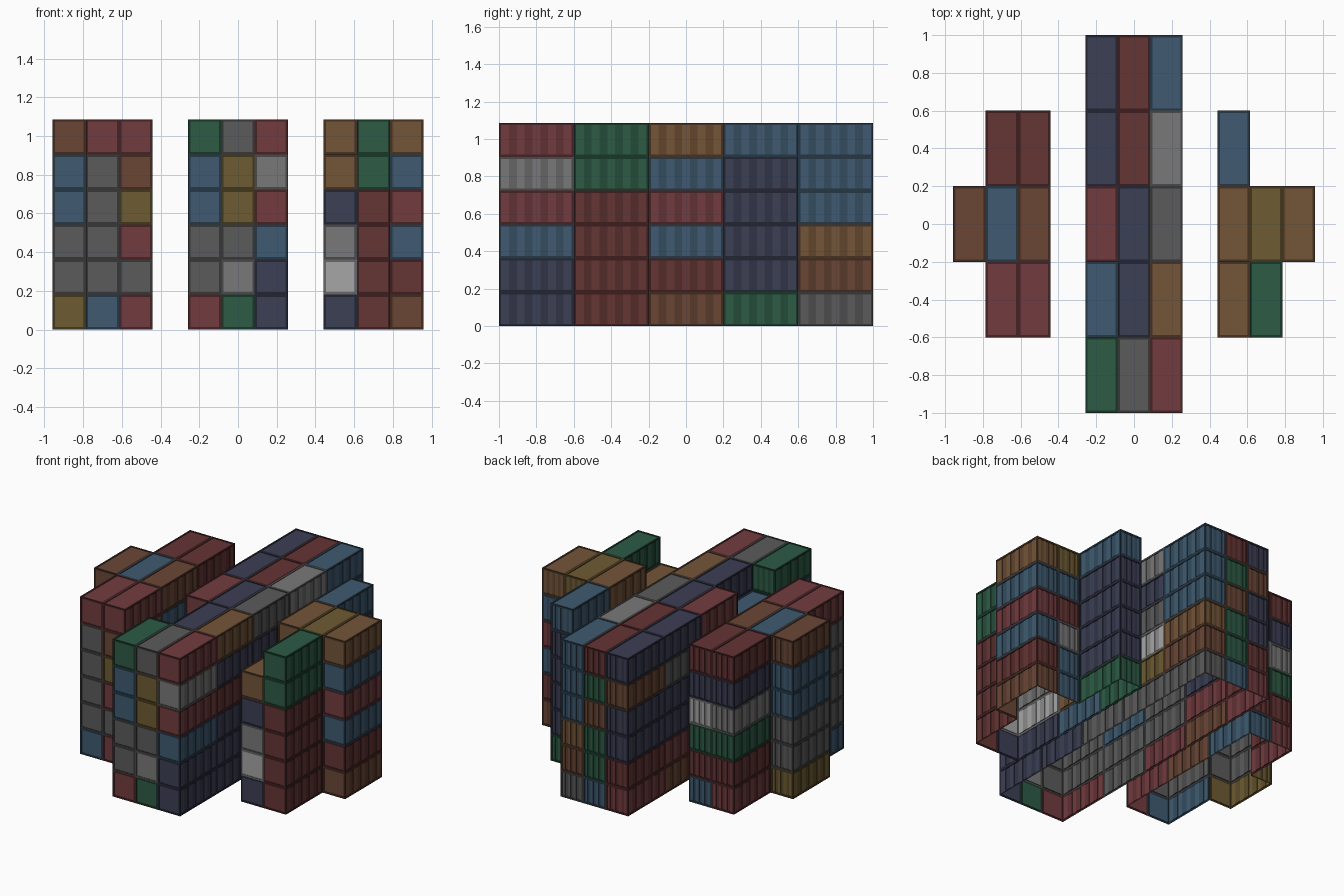
import bpy, bmesh
from mathutils import Vector

if "Cube" in bpy.data.objects:
    bpy.data.objects.remove(bpy.data.objects["Cube"])

W, L, H = 0.172, 0.4, 0.181        # container width, length, height
FRAME, DEPTH = 0.012, 0.003        # frame border and panel recess

PALETTE = {
    'R': (0.17, 0.045, 0.050), 'D': (0.13, 0.035, 0.035),
    'B': (0.050, 0.105, 0.165), 'N': (0.045, 0.050, 0.090),
    'G': (0.026, 0.105, 0.060), 'E': (0.105, 0.105, 0.105),
    'W': (0.19, 0.19, 0.19), 'L': (0.38, 0.38, 0.38),
    'Y': (0.155, 0.105, 0.032), 'O': (0.175, 0.090, 0.040),
    'C': (0.145, 0.062, 0.036),
}

# Stacks keyed by (column, row); colours listed from the ground up
STACKS = {
    (1, 1): "BEEEER", (2, 1): "RERYCR",
    (0, 2): "YEEBBC", (1, 2): "BEEBBB", (2, 2): "CEECBC",
    (1, 3): "RDGWND", (2, 3): "BDGLND",
    (3, 0): "REEBBG", (4, 0): "GWEYYE", (5, 0): "NNBRWR",
    (3, 1): "EEBCB", (4, 1): "EEBCBN", (5, 1): "NNNDNO",
    (3, 2): "REERNR", (4, 2): "EEERNN", (5, 2): "ENNDNE",
    (3, 3): "CRNNED", (4, 3): "EEERND", (5, 3): "EYLENW",
    (3, 4): "RDNNCN", (4, 4): "BGGCGD", (5, 4): "ECOBBB",
    (6, 1): "NLWNO", (7, 1): "DDDDGG",
    (6, 2): "BOBNOO", (7, 2): "BBWDBY", (8, 2): "CDBRBO",
    (6, 3): "GNNNNB",
}
# The centre stack tops are seen from above
STACKS[(3, 3)] = "CRNNEN"


def make_material(name, colour):
    m = bpy.data.materials.new(name)
    m.diffuse_color = (*colour, 1)
    m.use_nodes = True
    m.node_tree.nodes["Principled BSDF"].inputs["Base Color"].default_value = m.diffuse_color
    return m


# Each paint has a panel, a groove and a frame shade
mats = {}
for key, col in PALETTE.items():
    mats[key] = [make_material(f"paint_{key}_{part}", [c * k for c in col])
                 for part, k in (("panel", 1.0), ("groove", 0.68), ("frame", 0.36))]


def panel(bm, origin, u, v, lu, lv, ribs, slot):
    """Framed wall at origin spanning u (length lu) and v (length lv)."""
    n = u.cross(v)

    def quad(pts, shade):
        f = bm.faces.new([bm.verts.new(origin + u * a + v * b - n * d) for a, b, d in pts])
        f.material_index = slot + shade

    def flat(a0, a1, b0, b1, d, shade):
        quad([(a0, b0, d), (a1, b0, d), (a1, b1, d), (a0, b1, d)], shade)

    # frame rails and posts
    f = FRAME
    flat(0, lu, 0, f, 0, 2)
    flat(0, lu, lv - f, lv, 0, 2)
    flat(0, f, f, lv - f, 0, 2)
    flat(lu - f, lu, f, lv - f, 0, 2)
    # corrugated sheet
    bands = 2 * ribs + 1
    step = (lu - 2 * f) / bands
    last = 0.0
    for i in range(bands):
        a0, a1 = f + i * step, f + (i + 1) * step
        d = DEPTH * (1 + i % 2)
        flat(a0, a1, f, lv - f, d, i % 2)
        quad([(a0, f, last), (a0, f, d), (a0, lv - f, d), (a0, lv - f, last)], 1)
        quad([(a0, f, 0), (a1, f, 0), (a1, f, d), (a0, f, d)], 1)
        quad([(a0, lv - f, d), (a1, lv - f, d), (a1, lv - f, 0), (a0, lv - f, 0)], 1)
        last = d
    a = lu - f
    quad([(a, f, last), (a, f, 0), (a, lv - f, 0), (a, lv - f, last)], 1)


def height(c, r):
    # columns of different blocks never touch
    return len(STACKS.get((c, r), ""))


X, Y, Z = Vector((1, 0, 0)), Vector((0, 1, 0)), Vector((0, 0, 1))

for (c, r), colours in STACKS.items():
    block, i = divmod(c, 3)
    x0 = (block - 1) * 0.70 + (i - 1.5) * W
    y0 = -1 + r * L
    left = height(c - 1, r) if i > 0 else 0
    right = height(c + 1, r) if i < 2 else 0
    front, back = height(c, r - 1), height(c, r + 1)

    # only the outer shell of the stack is built, open underneath
    bm = bmesh.new()
    used = sorted(set(colours))
    for k, key in enumerate(colours):
        slot = used.index(key) * 3
        o = Vector((x0, y0, k * H))
        if k >= front:
            panel(bm, o, X, Z, W, H, 0, slot)
        if k >= back:
            panel(bm, o + X * W + Y * L, -X, Z, W, H, 3, slot)
        if k >= right:
            panel(bm, o + X * W, Y, Z, L, H, 4, slot)
        if k >= left:
            panel(bm, o + Y * L, -Y, Z, L, H, 4, slot)
        if k == len(colours) - 1:
            panel(bm, o + Z * H, X, Y, W, L, 0, slot)
    bmesh.ops.remove_doubles(bm, verts=bm.verts, dist=1e-5)
    me = bpy.data.meshes.new("container_stack")
    bm.to_mesh(me)
    bm.free()
    for key in used:
        for m in mats[key]:
            me.materials.append(m)
    ob = bpy.data.objects.new(f"container_stack_{c}_{r}", me)
    bpy.context.collection.objects.link(ob)
